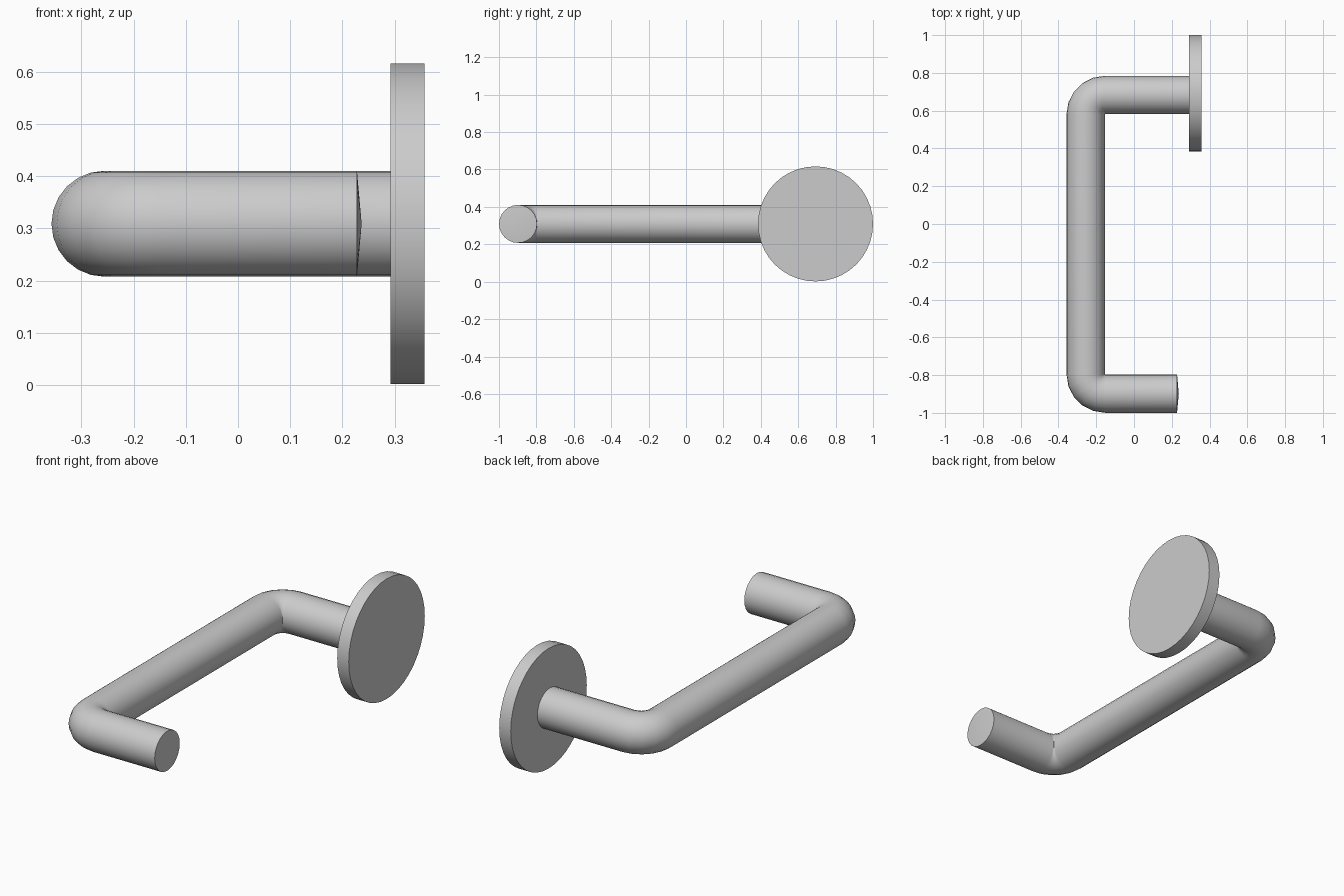
import bpy, bmesh
from math import sin, cos, pi, radians
from mathutils import Vector, Matrix

if "Cube" in bpy.data.objects:
    bpy.data.objects.remove(bpy.data.objects["Cube"])

Z = 0.309          # height of the bar axis
R = 0.1015         # bar radius
SIDES = 24
BEND_R = 0.103     # centreline radius of the tight elbows
BAR_X = -0.256
TOP_Y, LOW_Y = 0.683, -0.898


def finish(bm, name):
    bmesh.ops.recalc_face_normals(bm, faces=bm.faces[:])
    mesh = bpy.data.meshes.new(name)
    bm.to_mesh(mesh)
    bm.free()
    obj = bpy.data.objects.new(name, mesh)
    bpy.context.collection.objects.link(obj)
    bpy.ops.object.select_all(action='DESELECT')
    obj.select_set(True)
    bpy.context.view_layer.objects.active = obj
    bpy.ops.object.shade_smooth_by_angle(angle=radians(40))
    return obj


def elbow(px, py, start, end, steps=5):
    """Stations (point, outward direction in plan) around an elbow pivot."""
    out = []
    for i in range(steps + 1):
        a = radians(start + (end - start) * i / steps)
        d = Vector((cos(a), sin(a), 0))
        out.append((Vector((px, py, Z)) + d * BEND_R, d))
    return out


# Bent bar: free arm, lower elbow, grip, upper elbow, arm into the rose
px = BAR_X + BEND_R
stations = [(Vector((0.228, LOW_Y, Z)), Vector((0, -1, 0)))]
stations += elbow(px, LOW_Y + BEND_R, 270, 180)
stations += elbow(px, TOP_Y - BEND_R, 180, 90)
stations += [(Vector((0.30, TOP_Y, Z)), Vector((0, 1, 0)))]

bm = bmesh.new()
rings = []
for p, d in stations:
    rings.append([bm.verts.new(p + d * R * cos(2 * pi * k / SIDES)
                               + Vector((0, 0, R * sin(2 * pi * k / SIDES))))
                  for k in range(SIDES)])
for a, b in zip(rings, rings[1:]):
    for k in range(SIDES):
        n = (k + 1) % SIDES
        bm.faces.new((a[k], a[n], b[n], b[k]))
# Shallow pointed cap on the free end, flat cap inside the rose
tip = bm.verts.new((0.237, LOW_Y, Z))
for k in range(SIDES):
    bm.faces.new((rings[0][k], rings[0][(k + 1) % SIDES], tip))
bm.faces.new(rings[-1])
finish(bm, "lever_bar")

# Round mounting rose
bm = bmesh.new()
bmesh.ops.create_cone(bm, cap_ends=True, segments=40, radius1=0.3075,
                      radius2=0.3075, depth=0.065,
                      matrix=Matrix.Translation((0.3245, 0.6925, Z))
                      @ Matrix.Rotation(pi / 2, 4, 'Y'))
finish(bm, "mounting_rose")
